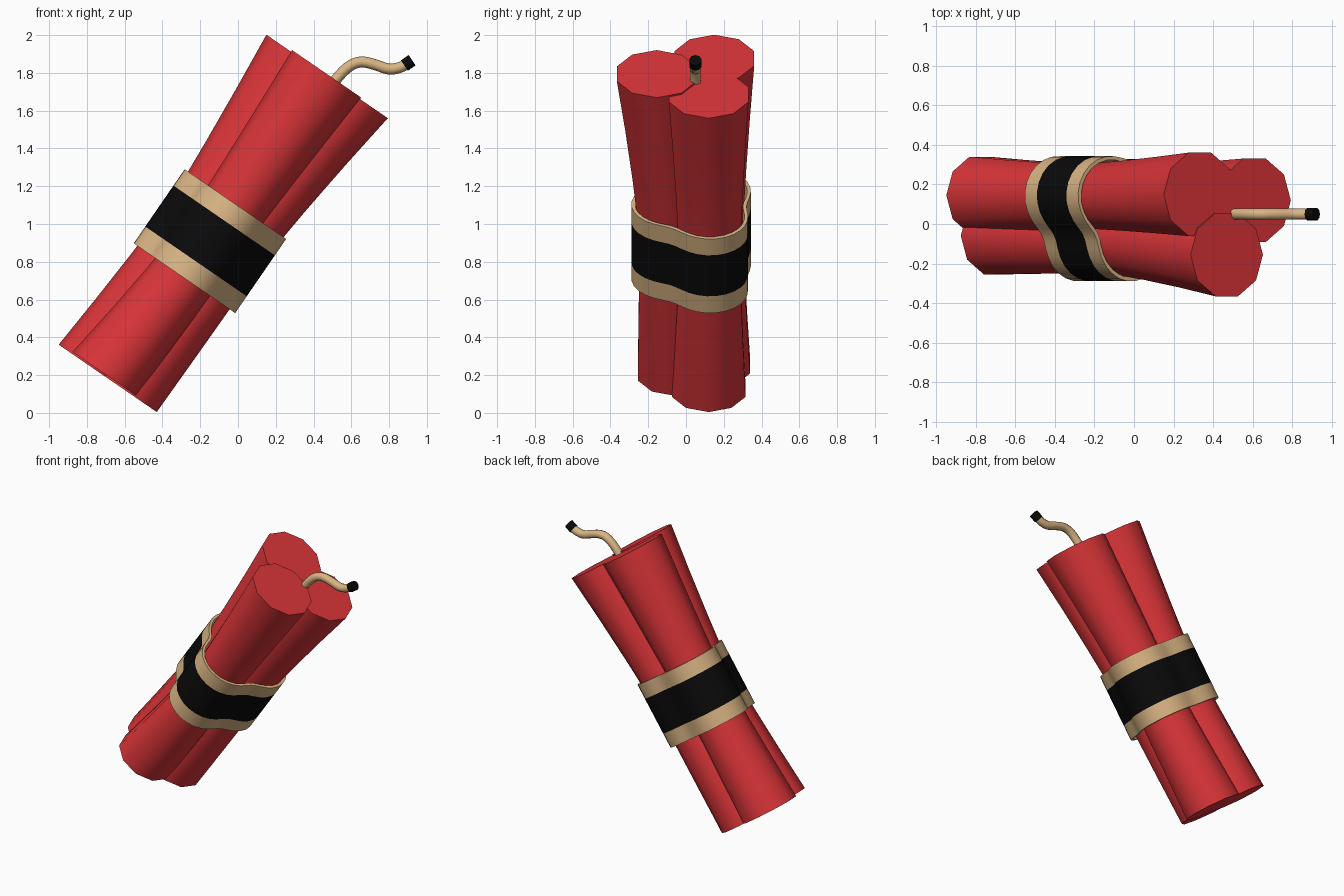
import bpy, bmesh, math
from mathutils import Vector

if "Cube" in bpy.data.objects:
    bpy.data.objects.remove(bpy.data.objects["Cube"])

TILT = math.radians(34.5)
AXIS = Vector((math.sin(TILT), 0, math.cos(TILT)))
SIDE = Vector((math.cos(TILT), 0, -math.sin(TILT)))


def place(u, v, y):
    """Point u along the bundle, v across it, y in depth."""
    return AXIS * u + SIDE * v + Vector((0, y, 0))


def material(name, color):
    m = bpy.data.materials.new(name)
    m.diffuse_color = (*color, 1)
    m.use_nodes = True
    m.node_tree.nodes["Principled BSDF"].inputs["Base Color"].default_value = m.diffuse_color
    return m


RED = material("red_paper", (0.70, 0.035, 0.04))
TAN = material("tan_cord", (0.70, 0.46, 0.23))
BLACK = material("black_tape", (0.003, 0.003, 0.003))


def loft(name, rings, mats, closed=False, slots=None):
    """Skin a list of point rings; cap the ends unless closed."""
    bm = bmesh.new()
    vs = [[bm.verts.new(p) for p in ring] for ring in rings]
    n = len(vs[0])
    for k in range(len(vs) if closed else len(vs) - 1):
        a, b = vs[k], vs[(k + 1) % len(vs)]
        for i in range(n):
            j = (i + 1) % n
            f = bm.faces.new((a[i], a[j], b[j], b[i]))
            f.material_index = slots[k] if slots else 0
    if not closed:
        bm.faces.new(vs[0])
        bm.faces.new(vs[-1])
    bmesh.ops.recalc_face_normals(bm, faces=bm.faces)
    me = bpy.data.meshes.new(name)
    bm.to_mesh(me)
    bm.free()
    for m in mats:
        me.materials.append(m)
    ob = bpy.data.objects.new(name, me)
    bpy.context.collection.objects.link(ob)
    bpy.context.view_layer.objects.active = ob
    ob.select_set(True)
    bpy.ops.object.shade_smooth_by_angle(angle=math.radians(42))
    ob.select_set(False)
    return ob


# Three sticks pinched at the waist: (v, y) centres at bottom, waist, top
BOTTOM, WAIST, TOP = -0.24, 0.66, 1.735
R_BOTTOM, R_WAIST, R_TOP = 0.205, 0.17, 0.222
STICKS = {
    "stick_left": ((-0.782, 0.145), (-0.76, 0.14), (-0.788, 0.15), 0.0),
    "stick_right": ((-0.562, 0.12), (-0.515, 0.125), (-0.452, 0.12), 0.0),
    "stick_front": ((-0.70, -0.06), (-0.637, -0.085), (-0.63, -0.155), 0.01),
}


def stick_rings(low, mid, high, shift):
    rings = []
    for s in (-1, -0.66, -0.33, 0, 0.2, 0.4, 0.7, 1):
        end, r_end, u_end = (low, R_BOTTOM, BOTTOM) if s < 0 else (high, R_TOP, TOP)
        w = abs(s) ** 1.3
        v = mid[0] + (end[0] - mid[0]) * w
        y = mid[1] + (end[1] - mid[1]) * w
        r = R_WAIST + (r_end - R_WAIST) * w
        u = WAIST + (u_end - WAIST) * abs(s) + shift
        rings.append([place(u, v + r * math.cos(a), y + r * math.sin(a))
                      for a in (math.tau * i / 10 for i in range(10))])
    return rings


for name, (low, mid, high, shift) in STICKS.items():
    loft(name, stick_rings(low, mid, high, shift), [RED])

# Wrap that follows the outline of the three sticks at the waist
CV = sum(s[1][0] for s in STICKS.values()) / 3
CY = sum(s[1][1] for s in STICKS.values()) / 3


def wrap_radius(a):
    total = 0
    for _, (v, y), _, _ in STICKS.values():
        dv, dy = v - CV, y - CY
        along = dv * math.cos(a) + dy * math.sin(a)
        disc = R_WAIST ** 2 - (dv * dv + dy * dy - along ** 2)
        total += max(0, along + math.sqrt(max(0, disc))) ** 4
    return total ** 0.25


def wrap_ring(u, offset):
    return [place(u, CV + (wrap_radius(a) + offset) * math.cos(a),
                  CY + (wrap_radius(a) + offset) * math.sin(a))
            for a in (math.tau * i / 42 for i in range(42))]


OUT, INN = 0.035, 0.015
loft("wrap_band",
     [wrap_ring(u, o) for u, o in ((0.427, OUT), (0.535, OUT), (0.798, OUT),
                                   (0.903, OUT), (0.903, INN), (0.427, INN))],
     [TAN, BLACK], closed=True, slots=[0, 1, 0, 0, 0, 0])


# Curved fuse with a burnt tip, swept along a path in the front plane
def catmull(pts, steps):
    out = []
    p = [pts[0]] + pts + [pts[-1]]
    for k in range(1, len(p) - 2):
        a, b, c, d = p[k - 1:k + 3]
        for i in range(steps):
            t = i / steps
            out.append(0.5 * (2 * b + (c - a) * t + (2 * a - 5 * b + 4 * c - d) * t * t
                              + (3 * b - a - 3 * c + d) * t ** 3))
    return out + [pts[-1]]


def sweep(name, path, r, mat):
    rings = []
    for i, p in enumerate(path):
        t = (path[min(i + 1, len(path) - 1)] - path[max(i - 1, 0)]).normalized()
        side = t.cross(Vector((0, 1, 0)))
        rings.append([p + r * (side * math.cos(a) + Vector((0, math.sin(a), 0)))
                      for a in (math.tau * k / 10 for k in range(10))])
    loft(name, rings, [mat])


FUSE = [Vector((x, 0.05, z)) for x, z in
        ((0.48, 1.715), (0.54, 1.79), (0.60, 1.842), (0.66, 1.858),
         (0.73, 1.842), (0.80, 1.82), (0.86, 1.83), (0.895, 1.85))]
sweep("fuse", catmull(FUSE, 3), 0.029, TAN)
sweep("fuse_tip", [Vector((0.881, 0.05, 1.839)), Vector((0.922, 0.05, 1.867))], 0.033, BLACK)
